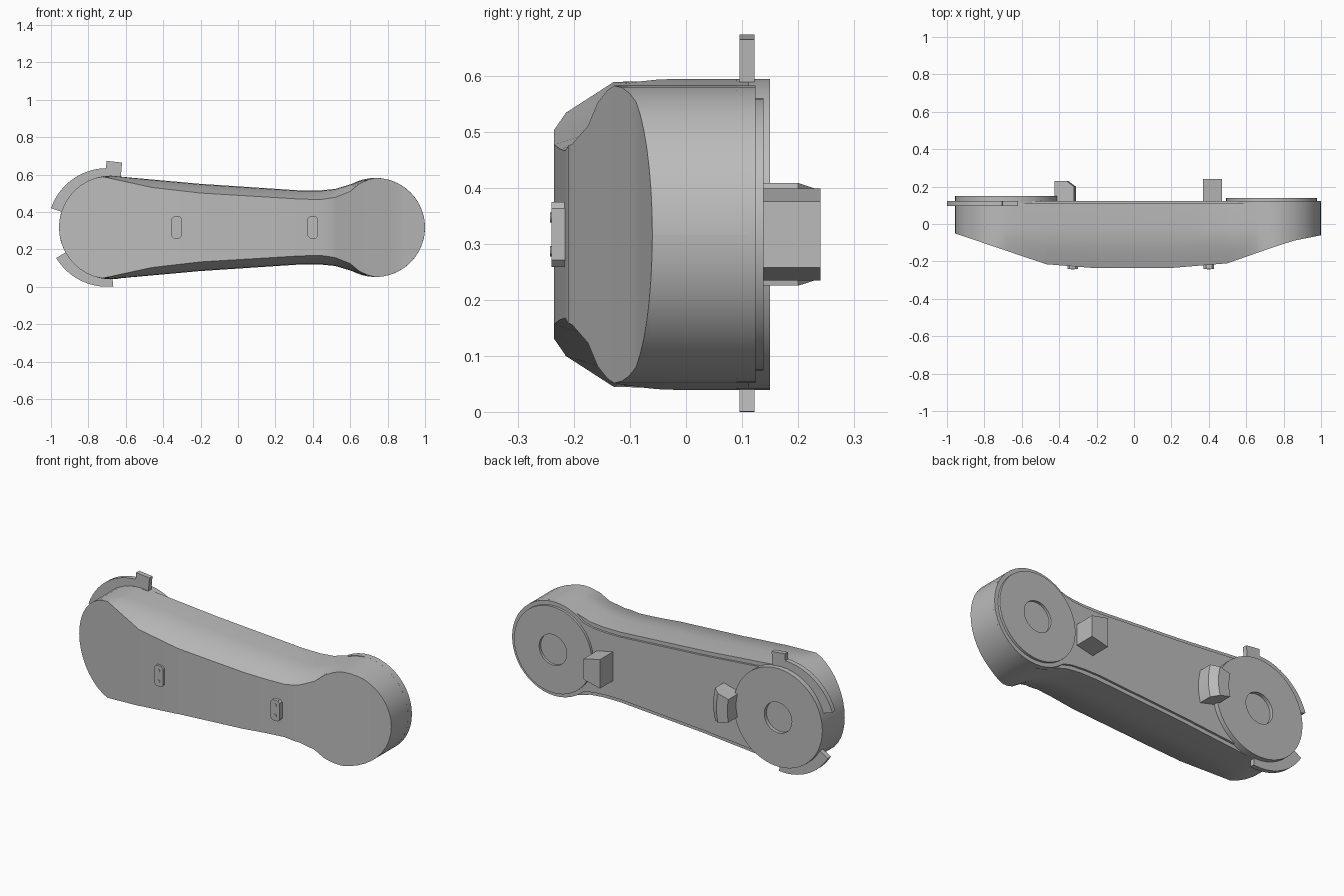
import bpy, bmesh, math
from math import sin, cos, pi, radians

if "Cube" in bpy.data.objects:
    bpy.data.objects.remove(bpy.data.objects["Cube"])

ZC = 0.317            # mid height of the arm
LX, LR = -0.68, 0.277  # wide joint
RX, RR = 0.735, 0.265  # narrow joint

grey = bpy.data.materials.new("plain_grey")
grey.use_nodes = True
grey.diffuse_color = (0.5, 0.5, 0.5, 1)
grey.node_tree.nodes["Principled BSDF"].inputs["Base Color"].default_value = (0.5, 0.5, 0.5, 1)


def finish(name, bm, angle=30):
    bmesh.ops.recalc_face_normals(bm, faces=bm.faces)
    me = bpy.data.meshes.new(name)
    bm.to_mesh(me)
    bm.free()
    me.materials.append(grey)
    ob = bpy.data.objects.new(name, me)
    bpy.context.collection.objects.link(ob)
    bpy.ops.object.select_all(action='DESELECT')
    ob.select_set(True)
    bpy.context.view_layer.objects.active = ob
    bpy.ops.object.shade_smooth_by_angle(angle=radians(angle))
    return ob


def lerp(table, x):
    for (x0, v0), (x1, v1) in zip(table, table[1:]):
        if x <= x1:
            return v0 + (v1 - v0) * max(0, (x - x0) / (x1 - x0))
    return table[-1][1]


def loft(name, rings, angle=30):
    bm = bmesh.new()
    loops = [[bm.verts.new(p) for p in r] for r in rings]
    for a, b in zip(loops, loops[1:]):
        for i in range(len(a)):
            j = (i + 1) % len(a)
            bm.faces.new((a[i], a[j], b[j], b[i]))
    bm.faces.new(loops[0])
    bm.faces.new(loops[-1])
    return finish(name, bm, angle)


def prism(name, outline, y0, y1, angle=30):
    return loft(name, [[(x, y, z) for x, z in outline] for y in (y0, y1)], angle)


def arc(cx, r, a0, a1, n):
    return [(cx + r * cos(a0 + (a1 - a0) * i / n), ZC + r * sin(a0 + (a1 - a0) * i / n))
            for i in range(n + 1)]


# Half height of the silhouette, of the front face, and depth of the front
SIDE = [(LX, 0.277), (-0.58, 0.267), (-0.2, 0.233), (0.33, 0.198), (0.44, 0.198),
        (0.52, 0.206), (0.6, 0.23), (0.67, 0.254), (RX, 0.265)]
EDGE = [(-0.73, 0.273), (LX, 0.262), (-0.46, 0.214), (-0.2, 0.184), (0.33, 0.152),
        (0.44, 0.149), (0.52, 0.161), (0.6, 0.193), (0.65, 0.235), (0.7, 0.257), (RX, 0.265)]
FRONT = [(-0.957, -0.05), (-0.47, -0.215), (-0.22, -0.235), (0.2, -0.235), (0.5, -0.21),
         (0.6, -0.175), (0.7, -0.14), (0.85, -0.09), (1.0, -0.06)]


def side(x):
    if x < LX:
        return math.sqrt(max(1e-6, LR ** 2 - (x - LX) ** 2))
    if x > RX:
        return math.sqrt(max(1e-6, RR ** 2 - (x - RX) ** 2))
    return lerp(SIDE, x)


# Main shell, swept along x
BACK = 0.112
angles = [radians(a) for a in range(0, 90, 9)]
stations = [LX - LR * cos(a) for a in angles] + [RX + RR * cos(a) for a in angles]
stations += [x for t in (SIDE, EDGE, FRONT) for x, _ in t if LX <= x <= RX]
stations = sorted({round(x, 4) for x in stations})
rings = []
for x in stations:
    h, f = side(x), lerp(FRONT, x)
    e = h if x < -0.73 or x > RX else min(h, lerp(EDGE, x))
    half = []
    for t in (0, 0.25, 0.5, 0.75, 1):
        half.append((f + t * (-0.02 - f), e + (h - e) * sin(t * pi / 2)))
    half.append((BACK, h))
    rings.append([(x, y, ZC + z) for y, z in half] + [(x, y, ZC - z) for y, z in reversed(half)])
loft("arm_shell", rings)

# Inset plate closing the back between the joints
xs = [-0.58 + 1.16 * i / 14 for i in range(15)]
top = [(x, ZC + side(x) - 0.022) for x in xs]
prism("back_plate", top + [(x, 2 * ZC - z) for x, z in reversed(top)], 0.09, 0.124)


# Joint covers with a shallow round recess
def joint_cover(name, cx, r, y0, y1, hole=0.086, depth=0.02):
    n = 48
    prof = [(r, y0), (r, y1), (hole, y1), (hole, y1 - depth)]
    loft(name, [[(cx + q * cos(2 * pi * i / n), y, ZC + q * sin(2 * pi * i / n))
                 for i in range(n)] for q, y in prof])


joint_cover("wide_joint_cover", LX, LR, 0.09, 0.15)
joint_cover("narrow_joint_cover", RX, 0.243, 0.09, 0.138)
rim = arc(RX, RR, 0, 2 * pi, 48)[:-1]
prism("narrow_joint_rim", rim, 0.09, 0.124)


# Curved guide flanges around the wide joint
def flange(name, a0, a1):
    a0, a1 = radians(a0), radians(a1)
    prism(name, arc(-0.7, 0.317, a0, a1, 16) + arc(-0.7, 0.23, a1, a0, 16), 0.095, 0.122)


flange("upper_flange", 80, 161)
flange("lower_flange", 211, 276)
prism("flange_tab", [(-0.71, 0.58), (-0.703, 0.673), (-0.62, 0.664), (-0.628, 0.57)], 0.095, 0.122)


# Stop blocks on the back, shaped as ring sectors
def sector(cx, r0, r1, mid, half, n):
    return arc(cx, r1, mid - half, mid + half, n) + arc(cx, r0, mid + half, mid - half, n)


prism("narrow_stop_block", sector(RX, 0.27, 0.375, pi, 0.22, 1), 0.1, 0.24)
levels = [(0.1, 0.37), (0.2, 0.37), (0.23, 0.33)]
loft("wide_stop_block", [[(x, y, z) for x, z in sector(LX, 0.262, r, 0, 0.25, 3)]
                         for y, r in levels], 10)

# Small front plates with two fasteners each
for label, cx in (("first", -0.328), ("second", 0.4)):
    w, h, c = 0.028, 0.058, 0.012
    outline = [(cx + sx * a, ZC + sz * b)
               for sx, sz, pts in ((1, 1, ((w, h - c), (w - c, h))), (-1, 1, ((w - c, h), (w, h - c))),
                                   (-1, -1, ((w, h - c), (w - c, h))), (1, -1, ((w - c, h), (w, h - c))))
               for a, b in pts]
    prism(label + "_front_plate", outline, -0.24, -0.2)
    for k, s in (("upper", 1), ("lower", -1)):
        ring = [(cx + 0.009 * cos(i * pi / 6), ZC + s * 0.03 + 0.009 * sin(i * pi / 6)) for i in range(12)]
        prism(f"{label}_{k}_fastener", ring, -0.242, -0.23)
